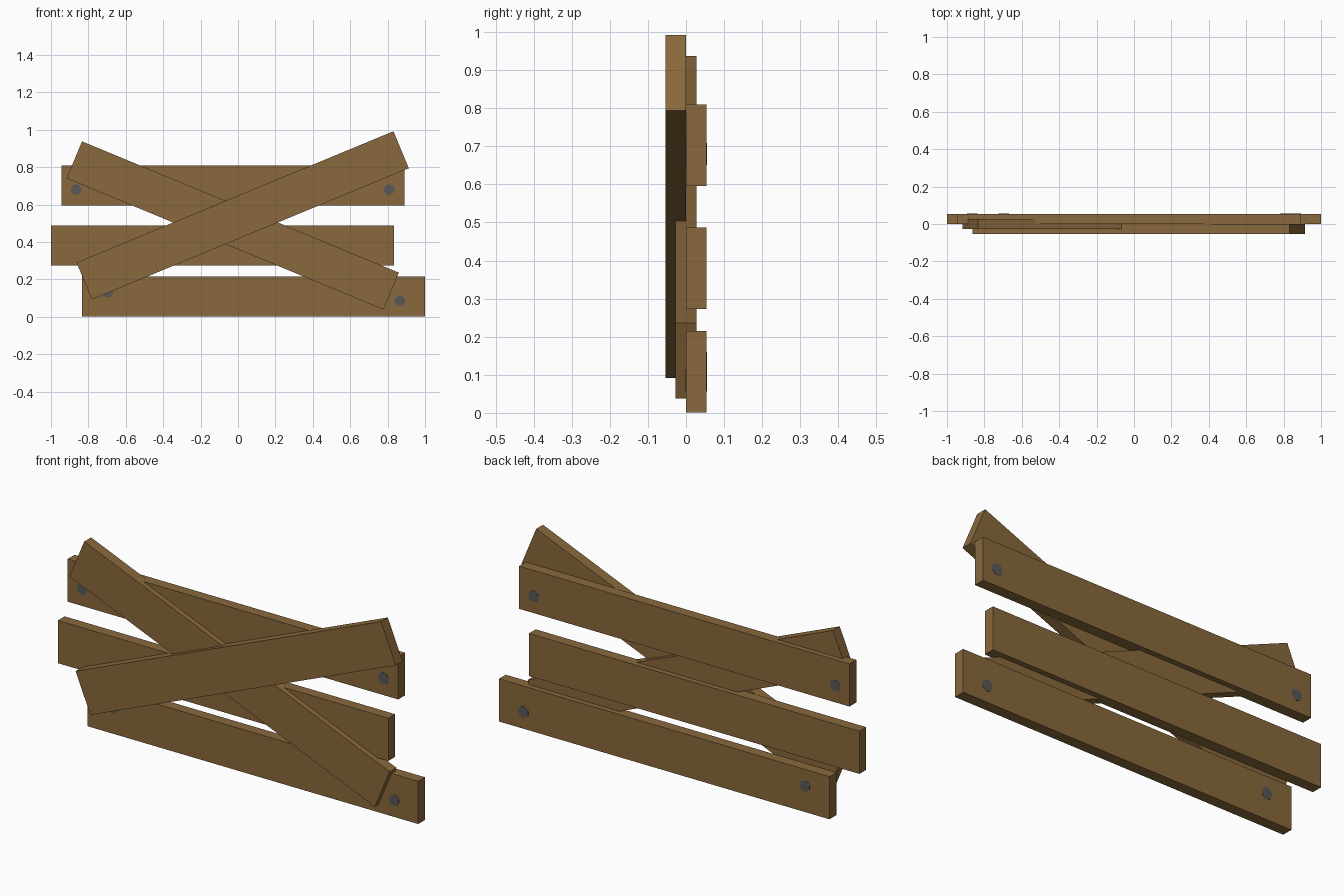
import bpy, bmesh, math
from mathutils import Matrix, Vector

if "Cube" in bpy.data.objects:
    bpy.data.objects.remove(bpy.data.objects["Cube"])


def material(name, rgb):
    m = bpy.data.materials.new(name)
    m.diffuse_color = (*rgb, 1.0)
    m.use_nodes = True
    m.node_tree.nodes["Principled BSDF"].inputs["Base Color"].default_value = m.diffuse_color
    return m


wood = material("brown wood", (0.25, 0.139, 0.045))
iron = material("grey iron", (0.10, 0.098, 0.10))


def finish(name, bm, mat):
    bmesh.ops.recalc_face_normals(bm, faces=bm.faces)
    me = bpy.data.meshes.new(name)
    bm.to_mesh(me)
    bm.free()
    me.materials.append(mat)
    bpy.context.collection.objects.link(bpy.data.objects.new(name, me))


def plank(name, x, y, z, tilt=0.0, size=(1.834, 0.054, 0.214)):
    """Box centred on (x, y, z), tilted in the front plane."""
    bm = bmesh.new()
    bmesh.ops.create_cube(bm, size=1.0)
    bmesh.ops.scale(bm, vec=Vector(size), verts=bm.verts)
    turn = Matrix.Rotation(math.radians(-tilt), 4, 'Y')
    bmesh.ops.transform(bm, matrix=Matrix.Translation((x, y, z)) @ turn, verts=bm.verts)
    finish(name, bm, wood)


# Horizontal planks, behind
plank("bottom_plank", 0.083, 0.027, 0.108)
plank("middle_plank", -0.083, 0.027, 0.380)
plank("top_plank", -0.028, 0.027, 0.703)

# Crossed diagonal planks, in front
plank("rising_brace", 0.025, -0.027, 0.542, 22.5)
plank("falling_brace", -0.028, 0.0, 0.488, -22.5)

# Nails running through the horizontal planks, flush on both sides
nails = [(-0.865, 0.68), (0.808, 0.68), (-0.697, 0.131), (0.865, 0.085)]
for i, (x, z) in enumerate(nails):
    bm = bmesh.new()
    bmesh.ops.create_cone(bm, cap_ends=True, segments=10, radius1=0.029, radius2=0.029, depth=0.056)
    bmesh.ops.transform(bm, matrix=Matrix.Translation((x, 0.027, z)) @ Matrix.Rotation(math.pi / 2, 4, 'X'),
                        verts=bm.verts)
    finish(f"nail_{i + 1}", bm, iron)
